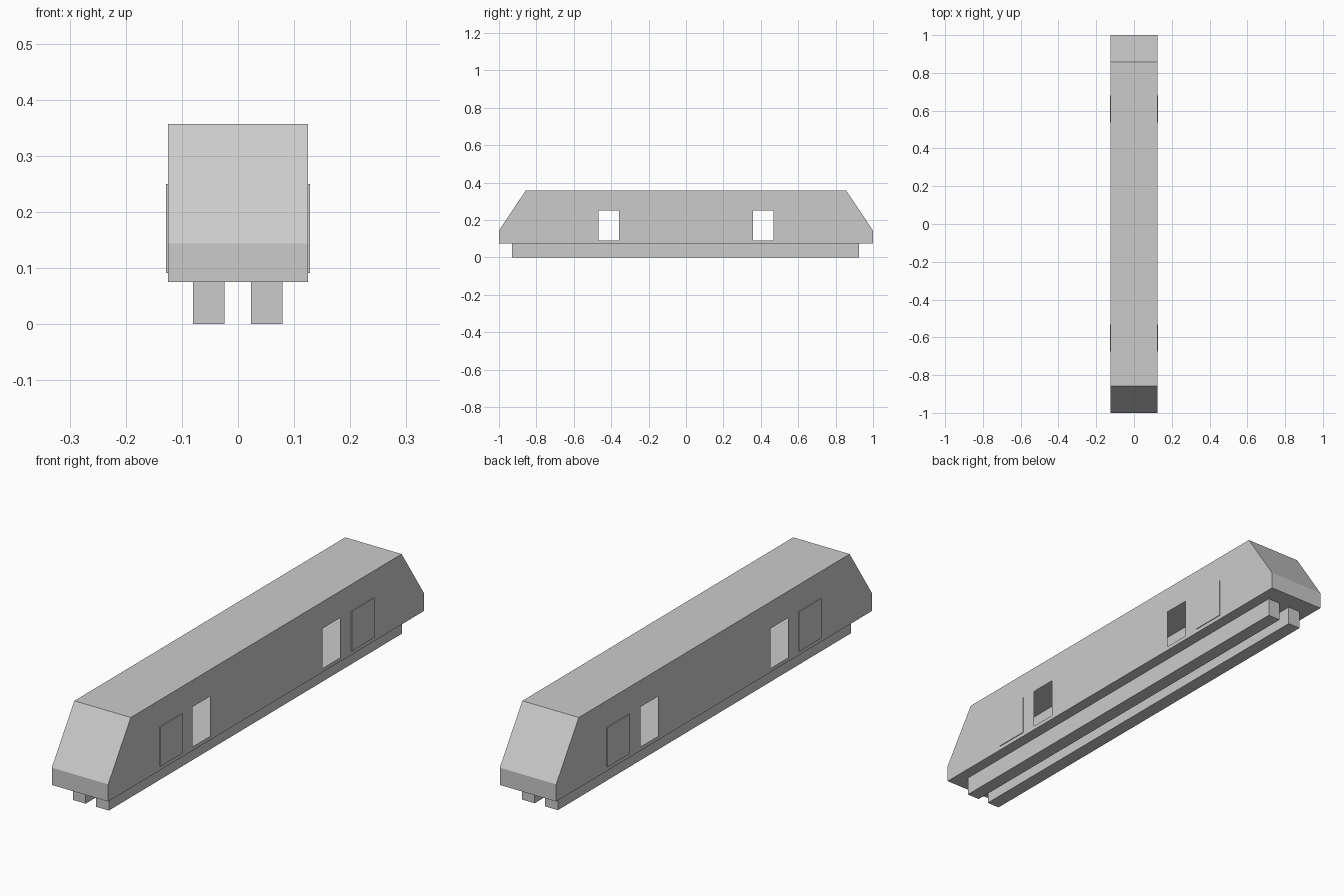
import bpy, bmesh

if "Cube" in bpy.data.objects:
    bpy.data.objects.remove(bpy.data.objects["Cube"])

HALF_W = 0.125
FLOOR_Z, ROOF_Z = 0.075, 0.357


def finish(name, bm):
    mesh = bpy.data.meshes.new(name)
    bmesh.ops.recalc_face_normals(bm, faces=bm.faces)
    bm.to_mesh(mesh)
    bm.free()
    obj = bpy.data.objects.new(name, mesh)
    bpy.context.collection.objects.link(obj)
    return obj


def box(name, x, y, z):
    """Box from (min, max) ranges on each axis."""
    bm = bmesh.new()
    bmesh.ops.create_cube(bm, size=1)
    for v in bm.verts:
        v.co = [r[0] if c < 0 else r[1] for c, r in zip(v.co, (x, y, z))]
    return finish(name, bm)


# Hollow carriage shell: side profile extruded across the width
profile = [(-1, FLOOR_Z), (1, FLOOR_Z), (1, 0.144),
           (0.857, ROOF_Z), (-0.857, ROOF_Z), (-1, 0.144)]
bm = bmesh.new()
side = bm.faces.new([bm.verts.new((-HALF_W, y, z)) for y, z in profile])
ext = bmesh.ops.extrude_face_region(bm, geom=[side], use_keep_orig=True)
new_verts = [g for g in ext["geom"] if isinstance(g, bmesh.types.BMVert)]
bmesh.ops.translate(bm, verts=new_verts, vec=(2 * HALF_W, 0, 0))
bm.normal_update()


def side_faces():
    return [f for f in bm.faces if abs(f.normal.x) > 0.9]


# Open windows on both sides, front and rear
WINDOW_Y, WINDOW_Z = (0.357, 0.468), (0.091, 0.25)
cuts = [((0, s * y, 0), (0, 1, 0)) for s in (-1, 1) for y in WINDOW_Y]
cuts += [((0, 0, z), (0, 0, 1)) for z in WINDOW_Z]
for co, no in cuts:
    faces = side_faces()
    edges = {e for f in faces for e in f.edges}
    verts = {v for f in faces for v in f.verts}
    bmesh.ops.bisect_plane(bm, geom=list(verts) + list(edges) + faces,
                           plane_co=co, plane_no=no)
    bm.normal_update()
openings = []
for f in side_faces():
    c = f.calc_center_median()
    if WINDOW_Y[0] < abs(c.y) < WINDOW_Y[1] and WINDOW_Z[0] < c.z < WINDOW_Z[1]:
        openings.append(f)
bmesh.ops.delete(bm, geom=openings, context='FACES')
finish("carriage_body", bm)

# Raised door panels beside each window
for sx, side_name in ((-1, "left"), (1, "right")):
    for y, end_name in (((-0.674, -0.532), "front"), ((0.537, 0.68), "rear")):
        x = sorted((sx * 0.122, sx * 0.128))
        box(f"door_panel_{side_name}_{end_name}", x, y, (0.091, 0.25))

# Two long runners underneath
for name, x in (("left_runner", (-0.08, -0.024)), ("right_runner", (0.023, 0.079))):
    box(name, x, (-0.93, 0.925), (0, FLOOR_Z))
